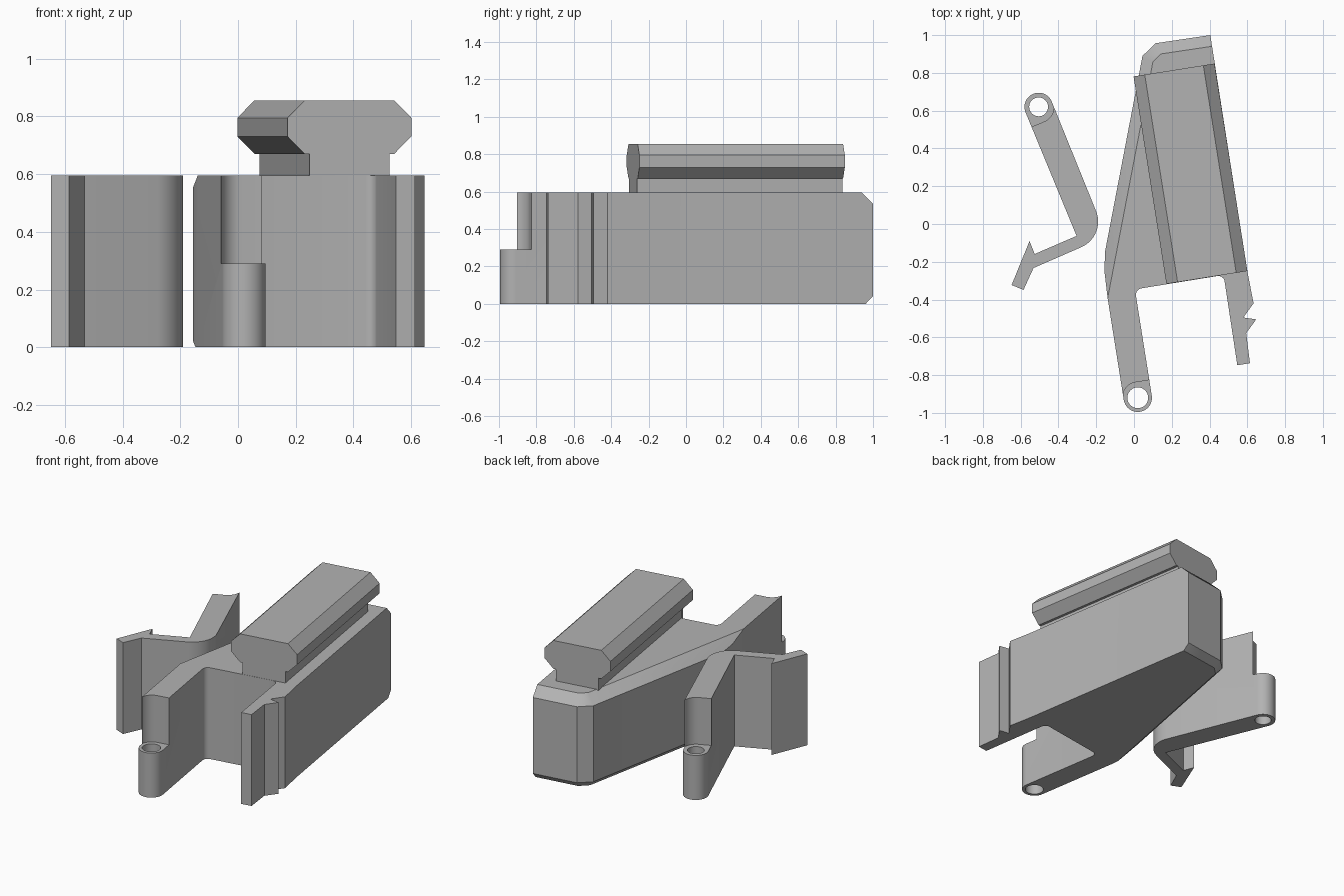
import bpy, bmesh, math
from mathutils import Vector, Matrix

if "Cube" in bpy.data.objects:
    bpy.data.objects.remove(bpy.data.objects["Cube"])

H, STEP = 0.595, 0.29          # block height, hinge knuckle height
grey = bpy.data.materials.new("plain grey")
grey.diffuse_color = (0.45, 0.45, 0.45, 1)
grey.use_nodes = True
grey.node_tree.nodes["Principled BSDF"].inputs["Base Color"].default_value = grey.diffuse_color


def arc(c, r, a0, a1, n=12):
    """Points on an arc, angles in degrees."""
    angs = [math.radians(a0 + (a1 - a0) * i / n) for i in range(n + 1)]
    return [(c[0] + r * math.cos(a), c[1] + r * math.sin(a)) for a in angs]


def prism(name, pts, z0, z1):
    """Vertical extrusion of a plan outline."""
    bm = bmesh.new()
    base = bm.faces.new([bm.verts.new((x, y, z0)) for x, y in pts])
    top = bmesh.ops.extrude_face_region(bm, geom=[base])["geom"]
    bmesh.ops.translate(bm, vec=(0, 0, z1 - z0),
                        verts=[g for g in top if isinstance(g, bmesh.types.BMVert)])
    bmesh.ops.recalc_face_normals(bm, faces=bm.faces[:])
    me = bpy.data.meshes.new(name)
    bm.to_mesh(me)
    bm.free()
    ob = bpy.data.objects.new(name, me)
    bpy.context.collection.objects.link(ob)
    me.materials.append(grey)
    return ob


def bevel_plane(ob, p, q, size, top):
    """Slice a 45 degree bevel off the outline edge p-q (outside on its left)."""
    d = (Vector(q) - Vector(p)).normalized()
    out = Vector((-d.y, d.x, 1 if top else -1))
    co = Vector((p[0], p[1], H - size if top else size))
    bm = bmesh.new()
    bm.from_mesh(ob.data)
    cut = bmesh.ops.bisect_plane(bm, geom=bm.verts[:] + bm.edges[:] + bm.faces[:],
                                 plane_co=co, plane_no=out, clear_outer=True)
    bmesh.ops.edgenet_fill(bm, edges=[g for g in cut["geom_cut"]
                                      if isinstance(g, bmesh.types.BMEdge)])
    bmesh.ops.recalc_face_normals(bm, faces=bm.faces[:])
    bm.to_mesh(ob.data)
    bm.free()


def subtract(ob, cutter):
    cutter.hide_render = True
    mod = ob.modifiers.new("cut", "BOOLEAN")
    mod.operation, mod.solver, mod.object = "DIFFERENCE", "EXACT", cutter
    bpy.context.view_layer.objects.active = ob
    bpy.ops.object.modifier_apply(modifier=mod.name)
    bpy.data.objects.remove(cutter)


def hinge(ob, c, d, n, hole):
    """Pin hole plus half-height relief; d runs along the arm, n is the square side."""
    c, d, n = Vector(c), Vector(d).normalized(), Vector(n).normalized()
    at = lambda a, b: tuple(c + d * a + n * b)
    relief = [at(0.083 * math.sin(t), -0.08 * math.cos(t))
              for t in (math.pi / 2 * i / 10 for i in range(11))]
    relief += [at(0.083, 0.13), at(-0.13, 0.13), at(-0.13, -0.08)]
    subtract(ob, prism("relief_cutter", relief, STEP, 0.8))
    subtract(ob, prism("pin_cutter", arc(c, hole, 0, 348.75, 31), -0.1, 0.8))


def finish(ob, smooth=True):
    bpy.ops.object.select_all(action="DESELECT")
    ob.select_set(True)
    bpy.context.view_layer.objects.active = ob
    if smooth:
        bpy.ops.object.shade_smooth_by_angle(angle=math.radians(25))


# main block: hinge arm, tapered body and catch arm in one outline
pin = (0.02, -0.92)
outline = arc(pin, 0.075, 369, 189, 20)
outline += [(-0.14, -0.39), (-0.156, -0.255), (-0.154, -0.15), (0.045, 0.89),
            (0.115, 0.957), (0.404, 1.0), (0.60, -0.25), (0.633, -0.42),
            (0.579, -0.495), (0.647, -0.505), (0.594, -0.578), (0.614, -0.737),
            (0.547, -0.748)]
outline += arc((0.447, -0.308), 0.033, 9, 99, 6)
outline += arc((0.045, -0.375), 0.035, 99, 189, 6)
block = prism("main_block", outline, 0, H)
rim = [(-0.154, -0.15), (0.045, 0.89), (0.115, 0.957), (0.404, 1.0)]
for p, q in zip(rim, rim[1:]):
    bevel_plane(block, p, q, 0.06, True)
    bevel_plane(block, p, q, 0.04, False)
hinge(block, pin, (-0.158, 0.987), (0.987, 0.158), 0.055)
finish(block)

# separate latch arm with bend and hooked end
pin = (-0.505, 0.62)
outline = arc(pin, 0.075, 22.5, 202.5, 20)
outline += [(-0.304, -0.063), (-0.526, -0.159), (-0.553, -0.09),
            (-0.648, -0.323), (-0.585, -0.349), (-0.532, -0.233)]
outline += arc((-0.338, 0.013), 0.148, -67, 22.5, 14)
latch = prism("latch_arm", outline, 0, H)
hinge(latch, pin, (0.38, -0.925), (-0.925, -0.38), 0.05)
finish(latch)

# mounting rail: T profile swept along the block
half = [(0.14, H - 0.005), (0.14, 0.67), (0.157, 0.67), (0.217, 0.73),
        (0.217, 0.795), (0.157, 0.855)]
profile = half + [(-x, z) for x, z in reversed(half)]
rail = prism("mounting_rail", profile, 0, 1.112)
front, back = Vector((0.386, -0.283, 0)), Vector((0.212, 0.815, 0))
along = (back - front).normalized()
side = Vector((along.y, -along.x, 0))
rot = Matrix((side, (0, 0, 1), along)).transposed().to_4x4()
rail.data.transform(Matrix.Translation(front) @ rot)
bm = bmesh.new()
bm.from_mesh(rail.data)
bmesh.ops.recalc_face_normals(bm, faces=bm.faces[:])
bm.to_mesh(rail.data)
bm.free()
finish(rail, False)
